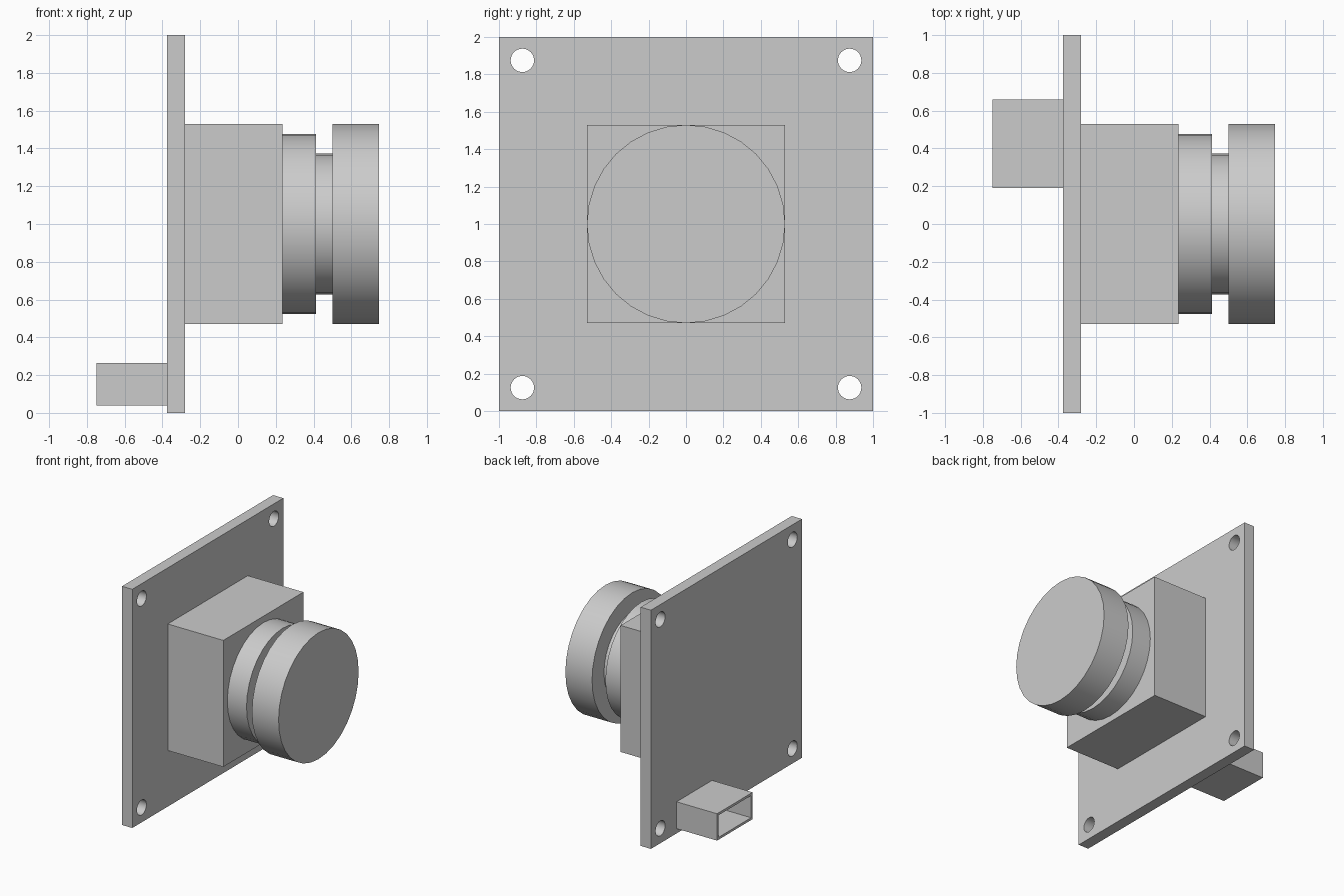
import bpy
import math
from mathutils import Matrix

default = bpy.data.objects.get("Cube")
if default:
    bpy.data.objects.remove(default, do_unlink=True)

GREY = (0.6, 0.6, 0.6, 1.0)
mat = bpy.data.materials.new("plain grey")
mat.use_nodes = True
mat.diffuse_color = GREY
mat.node_tree.nodes["Principled BSDF"].inputs["Base Color"].default_value = GREY


def finish(name):
    obj = bpy.context.object
    obj.name = name
    obj.data.materials.append(mat)
    return obj


def box(name, low, high):
    """Box between two opposite corners."""
    centre = [(a + b) / 2 for a, b in zip(low, high)]
    size = [b - a for a, b in zip(low, high)]
    bpy.ops.mesh.primitive_cube_add(size=1, location=centre)
    obj = finish(name)
    obj.data.transform(Matrix.Diagonal((*size, 1)))
    return obj


def disc(name, x0, x1, radius, y=0, z=1, sides=32):
    """Cylinder lying along x."""
    bpy.ops.mesh.primitive_cylinder_add(
        vertices=sides, radius=radius, depth=x1 - x0, location=((x0 + x1) / 2, y, z))
    obj = finish(name)
    obj.data.transform(Matrix.Rotation(math.pi / 2, 4, "Y"))
    bpy.ops.object.shade_smooth_by_angle(angle=math.radians(30))
    return obj


def cut(target, cutter):
    """Subtract a cutter from a part, then remove the cutter."""
    cutter.hide_render = True
    mod = target.modifiers.new("cut", "BOOLEAN")
    mod.operation = "DIFFERENCE"
    mod.solver = "EXACT"
    mod.object = cutter
    bpy.context.view_layer.objects.active = target
    bpy.ops.object.modifier_apply(modifier=mod.name)
    bpy.data.objects.remove(cutter, do_unlink=True)


# Circuit board with a mounting hole in each corner
BACK, FACE = -0.375, -0.28
board = box("circuit_board", (BACK, -1, 0), (FACE, 1, 2))
for y in (-0.875, 0.875):
    for z in (0.125, 1.875):
        cut(board, disc("hole_cutter", BACK - 0.1, FACE + 0.1, 0.0625, y, z))
bpy.ops.object.select_all(action="DESELECT")
board.select_set(True)
bpy.context.view_layer.objects.active = board
bpy.ops.object.shade_smooth_by_angle(angle=math.radians(30))

# Lens mount and stepped lens barrel
box("lens_mount", (FACE, -0.53, 0.47), (0.235, 0.53, 1.53))
disc("lens_base", 0.235, 0.413, 0.477)
disc("lens_neck", 0.413, 0.5, 0.372)
disc("lens_head", 0.5, 0.747, 0.53)

# Hollow connector socket on the back
socket = box("connector_socket", (-0.75, 0.19, 0.04), (BACK, 0.66, 0.265))
cut(socket, box("socket_cutter", (-0.85, 0.21, 0.06), (BACK - 0.01, 0.64, 0.245)))
